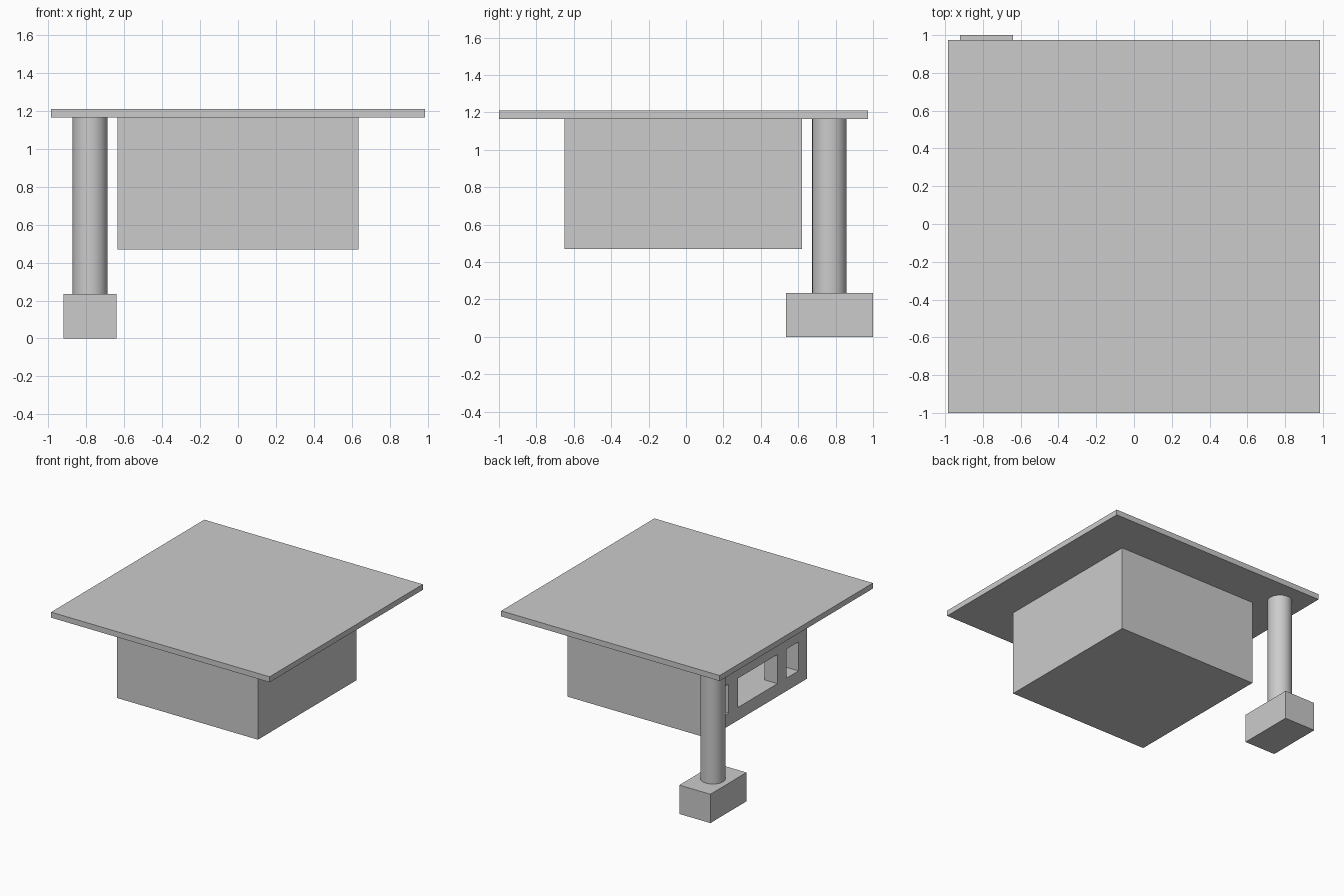
import bpy
import math

cube = bpy.data.objects.get("Cube")
if cube:
    bpy.data.objects.remove(cube, do_unlink=True)

grey = bpy.data.materials.new("light_grey")
grey.use_nodes = True
colour = (0.6, 0.6, 0.6, 1.0)
grey.diffuse_color = colour
for node in grey.node_tree.nodes:
    if node.type == "BSDF_PRINCIPLED":
        node.inputs["Base Color"].default_value = colour


def block(name, xs, ys, zs):
    """Box spanning the given x, y and z ranges."""
    spans = (xs, ys, zs)
    bpy.ops.mesh.primitive_cube_add(size=1, location=[(a + b) / 2 for a, b in spans])
    obj = bpy.context.object
    obj.name = name
    obj.scale = [b - a for a, b in spans]
    bpy.ops.object.transform_apply(location=False, rotation=False, scale=True)
    obj.data.materials.append(grey)
    return obj


def cut(target, cutter):
    """Subtract the cutter from the target and remove it."""
    cutter.hide_render = True
    mod = target.modifiers.new("cut", "BOOLEAN")
    mod.operation = "DIFFERENCE"
    mod.solver = "EXACT"
    mod.object = cutter
    bpy.context.view_layer.objects.active = target
    bpy.ops.object.modifier_apply(modifier=mod.name)
    bpy.data.objects.remove(cutter, do_unlink=True)


UNDERSIDE = 1.165
FLOOR = 0.575
WALL = 0.115
HALF = 0.635
MID_Y = -0.015

# Flat roof slab
block("roof_slab", (-0.985, 0.985), (-1.0, 0.973), (UNDERSIDE, 1.21))

# Hollow room hanging below the slab
room = block("room", (-HALF, HALF), (MID_Y - HALF, MID_Y + HALF), (0.47, UNDERSIDE))
inner = HALF - WALL
cut(room, block("cavity", (-inner, inner), (MID_Y - inner, MID_Y + inner),
                (FLOOR, UNDERSIDE + 0.1)))

# Three openings in one wall: a wide one between two narrow ones
for offset, width in ((0, 0.51), (-0.45, 0.155), (0.45, 0.155)):
    y = MID_Y + offset
    cut(room, block("opening", (-HALF - 0.1, -inner + 0.05),
                    (y - width / 2, y + width / 2), (FLOOR, 0.812)))

# Corner column and its footing
bpy.ops.mesh.primitive_cylinder_add(vertices=48, radius=0.092, depth=UNDERSIDE - 0.235,
                                    location=(-0.78, 0.767, (UNDERSIDE + 0.235) / 2))
column = bpy.context.object
column.name = "column"
column.data.materials.append(grey)
bpy.ops.object.shade_smooth_by_angle(angle=math.radians(30))

block("column_footing", (-0.92, -0.64), (0.535, 1.0), (0, 0.235))
